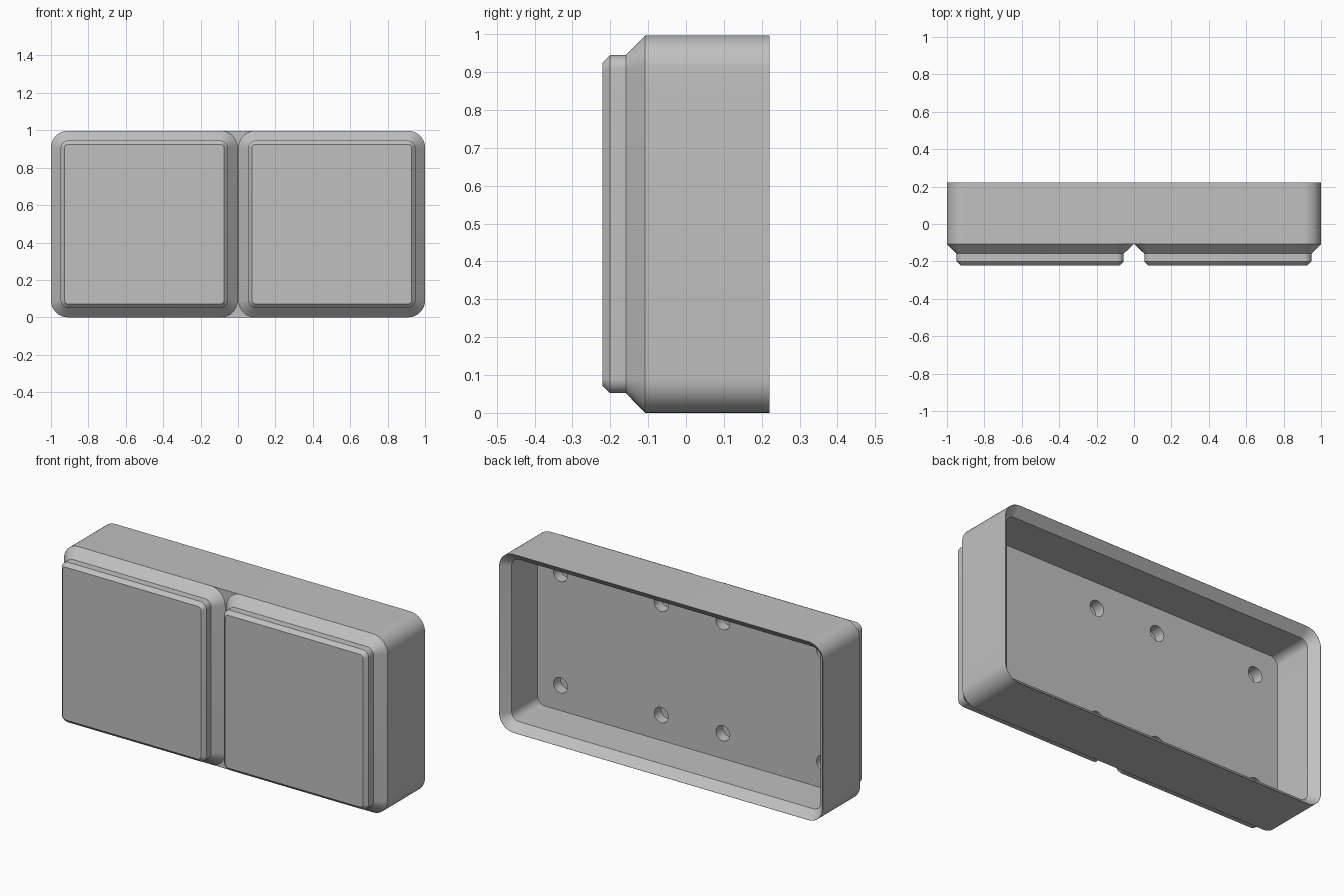
import bpy, bmesh, math
from mathutils import Matrix, Vector

if "Cube" in bpy.data.objects:
    bpy.data.objects.remove(bpy.data.objects["Cube"], do_unlink=True)

grey = bpy.data.materials.new("plain grey")
grey.use_nodes = True
colour = (0.53, 0.53, 0.53, 1)
grey.diffuse_color = colour
grey.node_tree.nodes["Principled BSDF"].inputs["Base Color"].default_value = colour

HALF_H = 0.4985          # half height of the box and of one foot
FOOT_X = 1 - HALF_H      # foot centre
BACK, FRONT, FLOOR = 0.221, -0.108, -0.053
STEPS = 10               # segments per rounded corner


def rounded_ring(bm, cx, hw, hh, r, y):
    """Rounded rectangle in the XZ plane."""
    ring = []
    for q, (sx, sz) in enumerate([(1, 1), (-1, 1), (-1, -1), (1, -1)]):
        for i in range(STEPS + 1):
            a = (q + i / STEPS) * math.pi / 2
            ring.append(bm.verts.new((cx + sx * (hw - r) + r * math.cos(a), y,
                                      HALF_H + sz * (hh - r) + r * math.sin(a))))
    return ring


def finish(bm, name):
    bmesh.ops.recalc_face_normals(bm, faces=bm.faces)
    mesh = bpy.data.meshes.new(name)
    bm.to_mesh(mesh)
    bm.free()
    mesh.materials.append(grey)
    ob = bpy.data.objects.new(name, mesh)
    bpy.context.collection.objects.link(ob)
    return ob


def loft(name, cx, hw, hh, sections):
    """Skin sections of (inset, corner radius, y), capped at both ends."""
    bm = bmesh.new()
    rings = [rounded_ring(bm, cx, hw - d, hh - d, r, y) for d, r, y in sections]
    for a, b in zip(rings, rings[1:]):
        for i in range(len(a)):
            j = (i + 1) % len(a)
            bm.faces.new((a[i], a[j], b[j], b[i]))
    bm.faces.new(rings[0])
    bm.faces.new(rings[-1])
    return finish(bm, name)


# Open-backed box with a chamfered rim
box = loft("box", 0, 1, HALF_H, [
    (0, 0.09, FRONT), (0, 0.09, BACK), (0.001, 0.089, BACK),
    (0.046, 0.045, BACK - 0.045), (0.046, 0.045, FLOOR)])

# Two stepped feet on the front, tucked slightly into the box
feet = [loft(name, x, HALF_H, HALF_H, [
    (0.072, 0.019, -0.221), (0.052, 0.038, -0.201), (0.052, 0.038, -0.159),
    (0, 0.09, FRONT), (0.02, 0.07, FRONT + 0.004)])
    for name, x in (("left_foot", FOOT_X), ("right_foot", -FOOT_X))]

# Blind round holes in the floor, four per foot
HOLE_DEPTH, PITCH = 0.06, 0.311
bm = bmesh.new()
for x in (FOOT_X, -FOOT_X):
    for sx in (1, -1):
        for sz in (1, -1):
            top, bottom = FLOOR + 0.03, FLOOR - HOLE_DEPTH
            place = Matrix.Translation(Vector((x + sx * PITCH, (top + bottom) / 2,
                                               HALF_H + sz * PITCH)))
            bmesh.ops.create_cone(bm, cap_ends=True, segments=32, radius1=0.043,
                                  radius2=0.043, depth=top - bottom,
                                  matrix=place @ Matrix.Rotation(math.pi / 2, 4, 'X'))
cutter = finish(bm, "hole_cutter")
cutter.hide_render = True

for ob in [box] + feet:
    bpy.ops.object.select_all(action='DESELECT')
    ob.select_set(True)
    bpy.context.view_layer.objects.active = ob
    mod = ob.modifiers.new("holes", 'BOOLEAN')
    mod.operation = 'DIFFERENCE'
    mod.solver = 'EXACT'
    mod.object = cutter
    bpy.ops.object.modifier_apply(modifier=mod.name)
    bpy.ops.object.shade_smooth_by_angle(angle=math.radians(30))

bpy.data.objects.remove(cutter, do_unlink=True)
